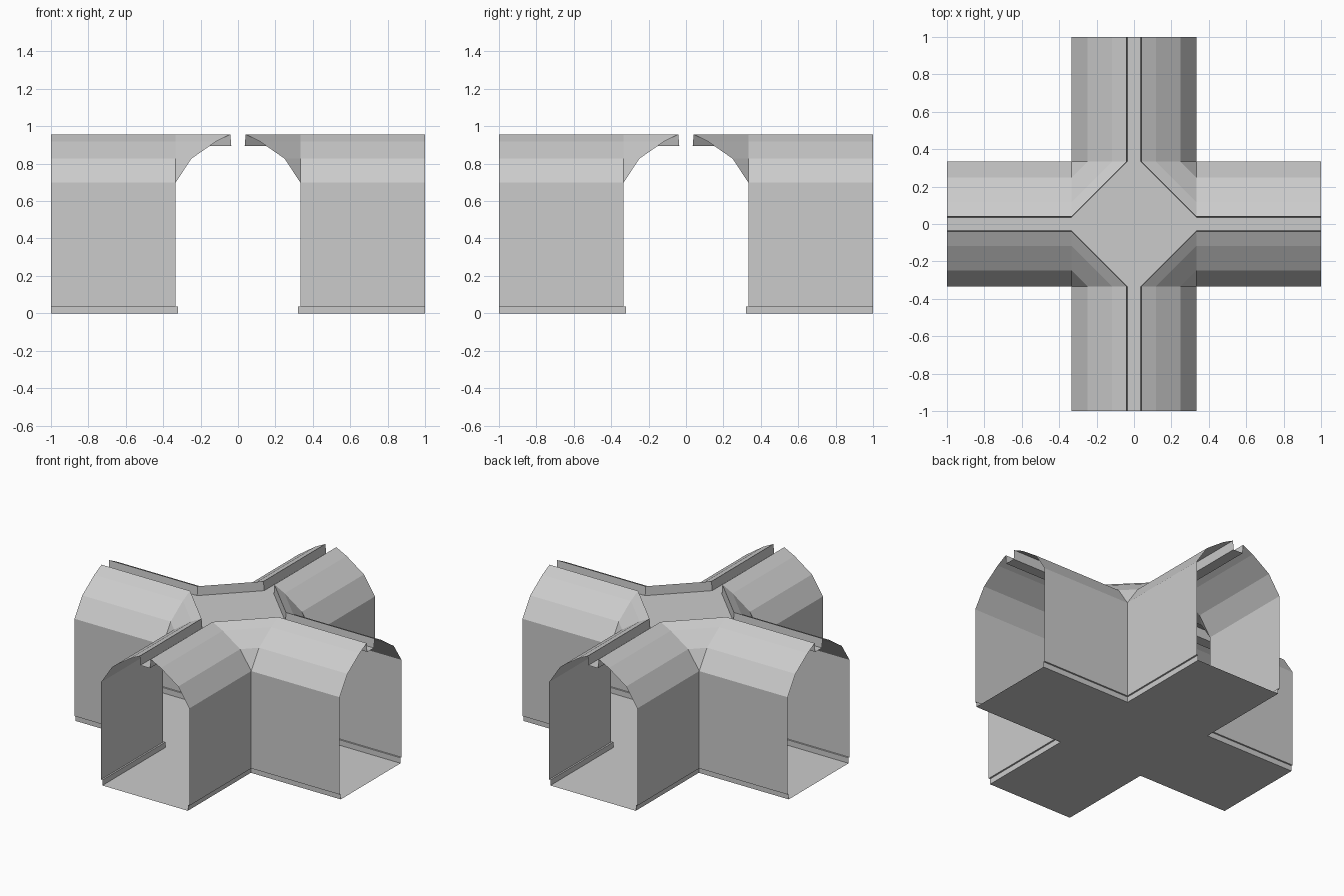
import bpy
import bmesh
from mathutils import Matrix

cube = bpy.data.objects.get("Cube")
if cube:
    bpy.data.objects.remove(cube, do_unlink=True)

grey = bpy.data.materials.new("light_grey")
grey.use_nodes = True
colour = (0.6, 0.6, 0.6, 1)
grey.diffuse_color = colour
grey.node_tree.nodes["Principled BSDF"].inputs["Base Color"].default_value = colour

HALF_WIDTH = 0.333
BASE = 0.322
SLOT = 0.036


def corner_path(d, z):
    """One quadrant's line, from the end of one arm round to the next."""
    k = d if z < 0.1 else HALF_WIDTH
    return [(1, d, z), (k, d, z), (d, k, z), (d, 1, z)]


def add_object(name, bm):
    bmesh.ops.remove_doubles(bm, verts=bm.verts, dist=0.0001)
    mesh = bpy.data.meshes.new(name)
    bm.to_mesh(mesh)
    bm.free()
    mesh.materials.append(grey)
    obj = bpy.data.objects.new(name, mesh)
    bpy.context.collection.objects.link(obj)
    return obj


def quarter_turns(points):
    for q in range(4):
        turn = Matrix.Rotation(q * 1.5707963268, 4, "Z")
        yield [turn @ p for p in points]


def sweep(name, profile):
    """Sweep a half profile (distance from arm axis, height) round all corners."""
    bm = bmesh.new()
    for (d0, z0), (d1, z1) in zip(profile, profile[1:]):
        low = [Matrix.Translation(p).translation for p in corner_path(d0, z0)]
        high = [Matrix.Translation(p).translation for p in corner_path(d1, z1)]
        for pts in quarter_turns(low + high):
            for i in range(3):
                loop = []
                for p in (pts[i], pts[i + 1], pts[i + 5], pts[i + 4]):
                    if all((p - o).length > 0.0001 for o in loop):
                        loop.append(p)
                if len(loop) > 2:
                    bm.faces.new([bm.verts.new(p) for p in loop])
    return add_object(name, bm)


def cross_plate(name, d, z):
    """Flat cross: a centre piece and four arms."""
    bm = bmesh.new()
    path = [Matrix.Translation(p).translation for p in corner_path(d, z)]
    quads = list(quarter_turns(path))
    centre = []
    for pts, following in zip(quads, quads[1:] + quads[:1]):
        centre += pts[1:3]
        arm = [pts[2], pts[3], following[0], following[1]]
        bm.faces.new([bm.verts.new(p) for p in reversed(arm)])
    ring = []
    for p in centre:
        if all((p - o).length > 0.0001 for o in ring):
            ring.append(p)
    bm.faces.new([bm.verts.new(p) for p in ring])
    return add_object(name, bm)


# Floor and the recessed skirting under the walls
cross_plate("floor", BASE, 0)
sweep("skirting", [(BASE, 0), (BASE, 0.037), (HALF_WIDTH, 0.037)])

# Upright walls and faceted vault
sweep("walls", [(HALF_WIDTH, 0.037), (HALF_WIDTH, 0.70)])
sweep("vault", [(HALF_WIDTH, 0.70), (0.249, 0.827), (0.118, 0.918), (0.041, 0.957)])

# Roof channel: side lips and sunken bottom
sweep("channel_lips", [(0.041, 0.957), (SLOT, 0.895)])
cross_plate("channel_bottom", SLOT, 0.895)
